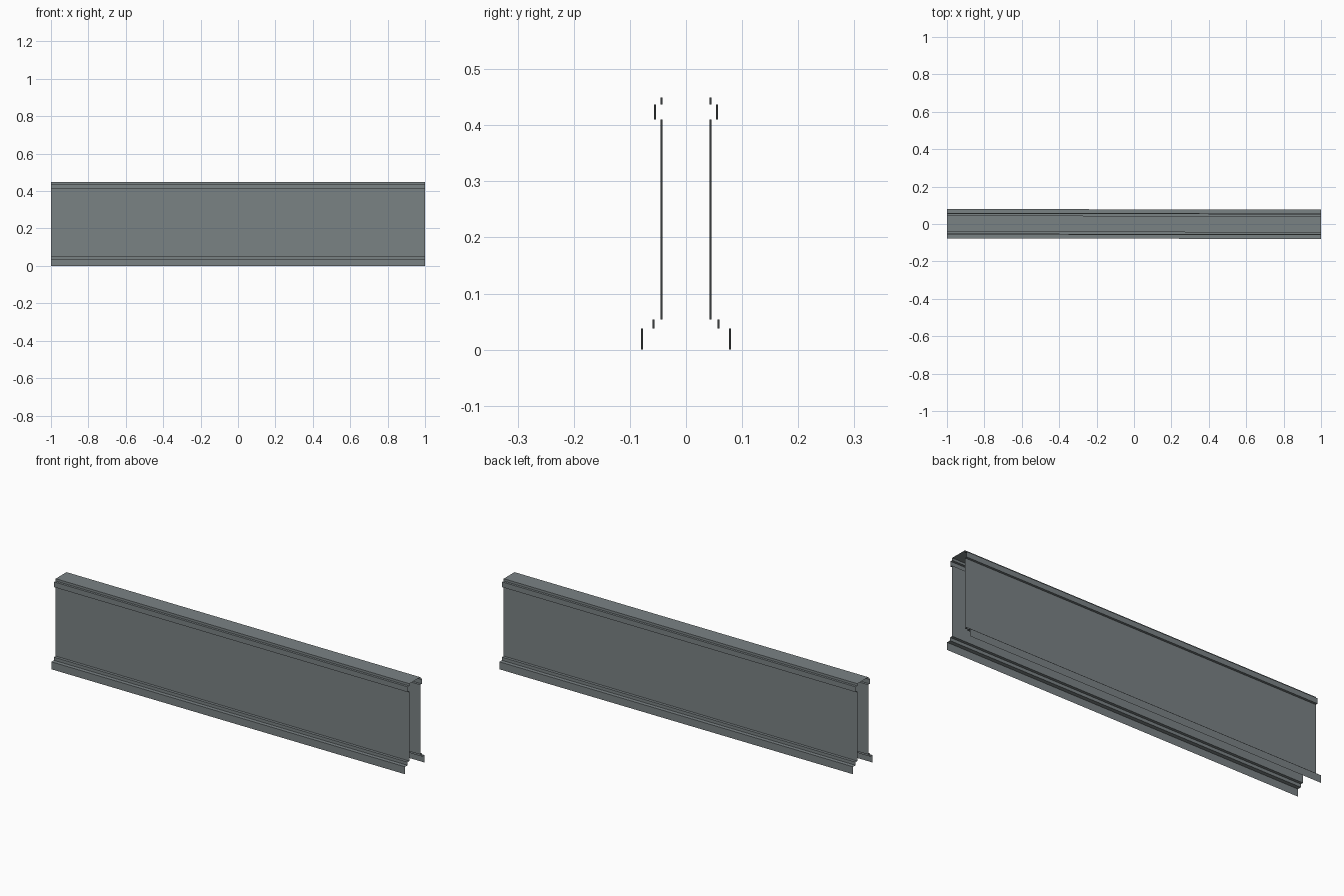
import bpy, bmesh, math
from mathutils import Matrix

if "Cube" in bpy.data.objects:
    bpy.data.objects.remove(bpy.data.objects["Cube"])

# one painted steel colour
steel = bpy.data.materials.new("grey steel")
steel.diffuse_color = (0.195, 0.223, 0.231, 1)
steel.use_nodes = True
steel.node_tree.nodes["Principled BSDF"].inputs["Base Color"].default_value = steel.diffuse_color

# half cross-section (y, z) from the bottom lip up to the top edge
half = [(0.0785, 0.0), (0.0785, 0.038), (0.058, 0.038), (0.058, 0.054),
        (0.0437, 0.054), (0.0437, 0.41), (0.0554, 0.41), (0.0554, 0.437),
        (0.0437, 0.437), (0.0437, 0.449)]
profile = half + [(-y, z) for y, z in reversed(half)]

# folded sheet rail: open profile swept along x, ends left open
bm = bmesh.new()
rings = [[bm.verts.new((x, y, z)) for y, z in profile] for x in (-1, 1)]
for i in range(len(profile) - 1):
    a, b = rings
    bm.faces.new((a[i], b[i], b[i + 1], a[i + 1]))
bm.normal_update()

# make the sheet face outwards
top = max(bm.faces, key=lambda f: f.calc_center_median().z)
if top.normal.z < 0:
    bmesh.ops.reverse_faces(bm, faces=bm.faces[:])

# very slight turn in plan
bmesh.ops.rotate(bm, verts=bm.verts[:], matrix=Matrix.Rotation(-0.0015, 3, 'Z'))

mesh = bpy.data.meshes.new("folded_rail")
bm.to_mesh(mesh)
bm.free()
mesh.materials.append(steel)
rail = bpy.data.objects.new("folded_rail", mesh)
bpy.context.collection.objects.link(rail)
